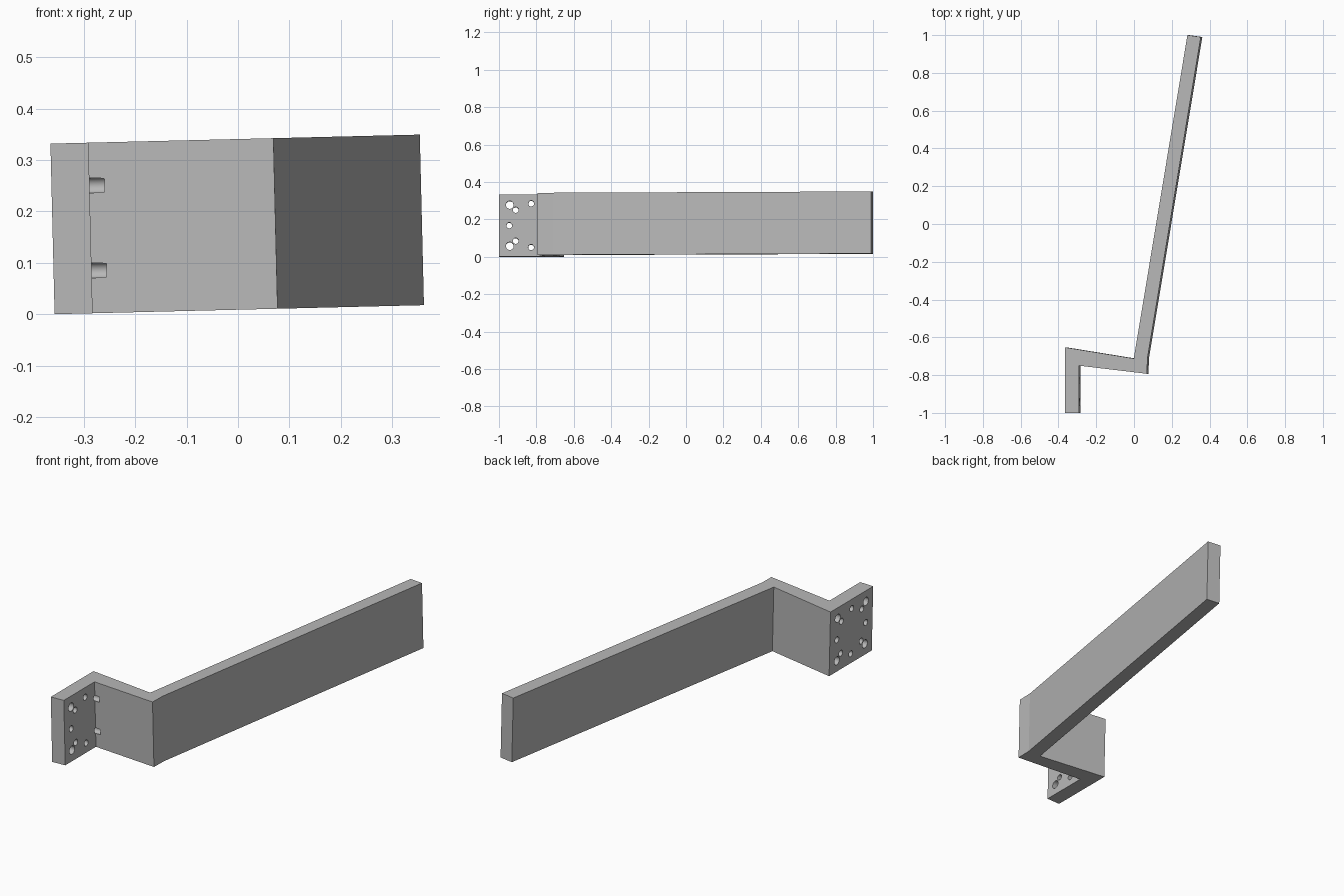
import bpy, bmesh, math
from mathutils import Matrix

if "Cube" in bpy.data.objects:
    bpy.data.objects.remove(bpy.data.objects["Cube"], do_unlink=True)

HEIGHT = 0.332
TILT = math.radians(1.4)

grey = bpy.data.materials.new("light_grey")
grey.use_nodes = True
colour = (0.48, 0.48, 0.48, 1)
grey.diffuse_color = colour
grey.node_tree.nodes["Principled BSDF"].inputs["Base Color"].default_value = colour


def make_object(name, bm):
    bmesh.ops.recalc_face_normals(bm, faces=bm.faces)
    mesh = bpy.data.meshes.new(name)
    bm.to_mesh(mesh)
    bm.free()
    mesh.materials.append(grey)
    obj = bpy.data.objects.new(name, mesh)
    bpy.context.collection.objects.link(obj)
    return obj


# Bracket: a bent plan profile (flange, web, long arm) raised to its height
profile = [(-0.357, -1), (-0.283, -1), (-0.283, -0.75), (0.077, -0.793),
           (0.079, -0.713), (0.362, 0.99), (0.291, 1), (0.007, -0.712),
           (-0.357, -0.653)]
bm = bmesh.new()
base = bm.faces.new([bm.verts.new((x, y, 0)) for x, y in profile])
raised = bmesh.ops.extrude_face_region(bm, geom=[base])["geom"]
bmesh.ops.translate(bm, vec=(0, 0, HEIGHT),
                    verts=[v for v in raised if isinstance(v, bmesh.types.BMVert)])
bracket = make_object("bent_bracket", bm)

# Bolt pattern: a ring of eight small holes and four larger corner holes
holes = []
for i in range(8):
    a = i * math.pi / 4
    holes.append((0.117 * math.cos(a), 0.117 * math.sin(a), 0.0155))
for sy in (-1, 1):
    for sz in (-1, 1):
        holes.append((0.114 * sy, 0.11 * sz, 0.021))

# Drills run through the flange and stop a little way into the web
bm = bmesh.new()
start, end = -0.4, -0.254
for dy, dz, r in holes:
    place = (Matrix.Translation(((start + end) / 2, -0.828 + dy, HEIGHT / 2 + dz))
             @ Matrix.Rotation(math.pi / 2, 4, 'Y'))
    bmesh.ops.create_cone(bm, cap_ends=True, segments=32, radius1=r, radius2=r,
                          depth=end - start, matrix=place)
drills = make_object("hole_cutter", bm)
drills.hide_render = True

cut = bracket.modifiers.new("bolt_holes", 'BOOLEAN')
cut.operation = 'DIFFERENCE'
cut.solver = 'EXACT'
cut.object = drills
bpy.context.view_layer.objects.active = bracket
bracket.select_set(True)
bpy.ops.object.modifier_apply(modifier=cut.name)
bpy.data.objects.remove(drills, do_unlink=True)

# Slight lean of the whole bracket, resting on its lowest edge
bracket.data.transform(Matrix.Rotation(-TILT, 4, 'Y'))
low = min(v.co.z for v in bracket.data.vertices)
bracket.data.transform(Matrix.Translation((0, 0, -low)))
bpy.ops.object.shade_smooth_by_angle(angle=math.radians(20))
# Keep the gentle bend crisp: only the round hole walls stay smooth
for p in bracket.data.polygons:
    p.use_smooth = p.area < 0.002
